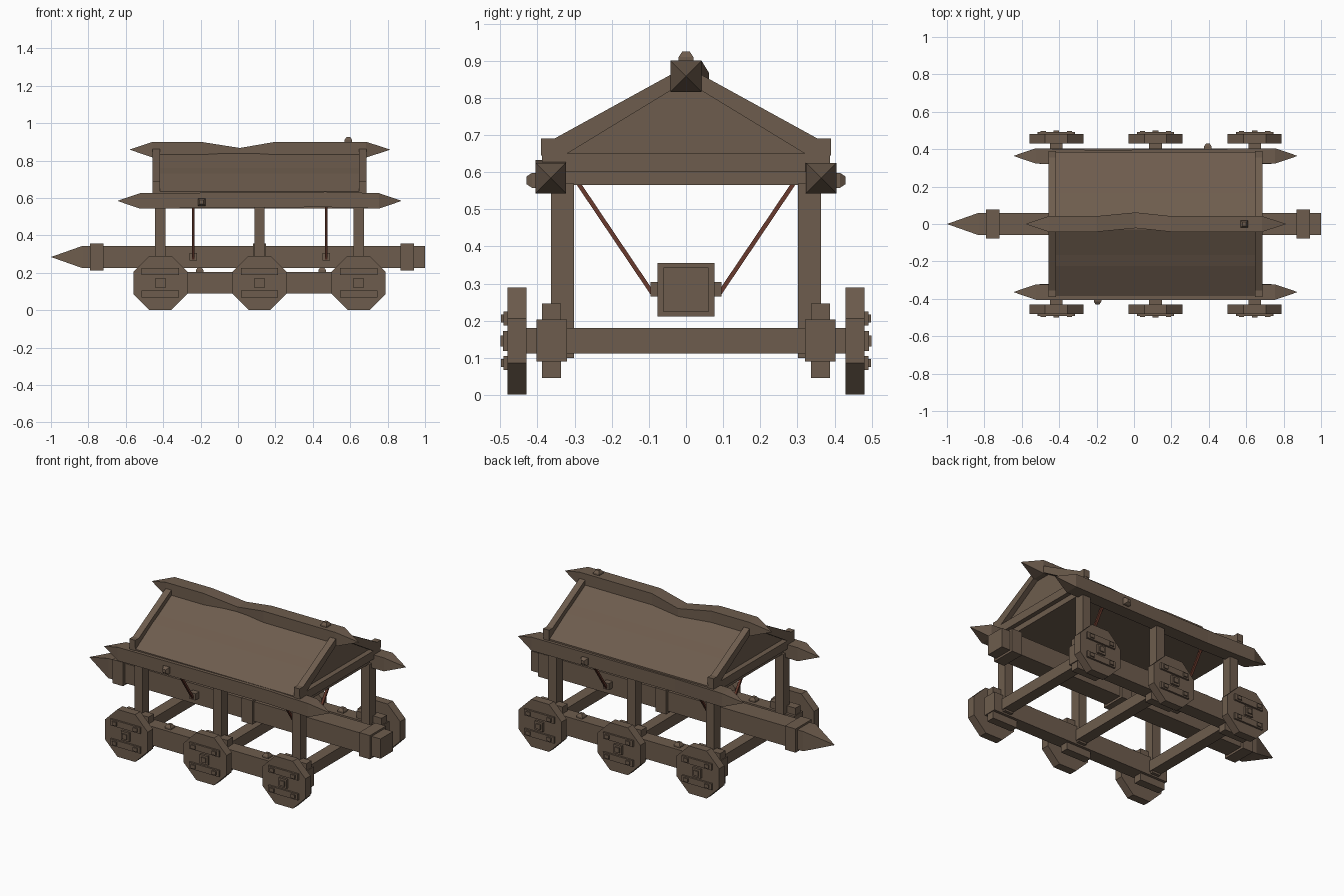
import bpy, bmesh, math
from mathutils import Vector

if "Cube" in bpy.data.objects:
    bpy.data.objects.remove(bpy.data.objects["Cube"], do_unlink=True)


def material(name, rgb):
    m = bpy.data.materials.new(name)
    m.use_nodes = True
    m.diffuse_color = (*rgb, 1)
    m.node_tree.nodes["Principled BSDF"].inputs["Base Color"].default_value = (*rgb, 1)
    return m


WOOD = material("brown wood", (0.155, 0.108, 0.075))
ROPE = material("red brown rope", (0.14, 0.042, 0.026))


def finish(name, bm, mat=WOOD):
    bmesh.ops.recalc_face_normals(bm, faces=bm.faces)
    me = bpy.data.meshes.new(name)
    bm.to_mesh(me)
    bm.free()
    me.materials.append(mat)
    ob = bpy.data.objects.new(name, me)
    bpy.context.collection.objects.link(ob)
    return ob


def skin(name, rings, mat=WOOD):
    """Joins matching rings of points; a one-point ring makes a tip."""
    bm = bmesh.new()
    loops = [[bm.verts.new(p) for p in r] for r in rings]
    for a, b in zip(loops, loops[1:]):
        n = max(len(a), len(b))
        for i in range(n):
            j = (i + 1) % n
            if len(a) == 1:
                bm.faces.new((a[0], b[i], b[j]))
            elif len(b) == 1:
                bm.faces.new((a[i], a[j], b[0]))
            else:
                bm.faces.new((a[i], a[j], b[j], b[i]))
    for end in (loops[0], loops[-1]):
        if len(end) > 2:
            bm.faces.new(end)
    return finish(name, bm, mat)


def box(name, x, y, z):
    ring = [(x[0], y[0]), (x[1], y[0]), (x[1], y[1]), (x[0], y[1])]
    return skin(name, [[(*p, h) for p in ring] for h in z])


def prism_x(name, outline, x0, x1):
    return skin(name, [[(x, y, z) for y, z in outline] for x in (x0, x1)])


def beam(name, y, z, half, sections):
    """Square beam along x; sections are (x, scale, y shift, z shift)."""
    rings = []
    for x, s, dy, dz in sections:
        corners = [(-1, -1), (1, -1), (1, 1), (-1, 1)] if s else [(0, 0)]
        rings.append([(x, y + dy + a * half * s, z + dz + b * half * s) for a, b in corners])
    return skin(name, rings)


def peg(name, base, direction, size=0.02, length=0.025):
    """Square stud tapering away from its base."""
    d = Vector(direction)
    u = Vector((1, 0, 0))
    v = d.cross(u)
    rings = []
    for t, s in ((-0.01, 1), (length * 0.4, 1), (length, 0.5)):
        c = Vector(base) + d * t
        rings.append([c + (u * a + v * b) * size * s
                      for a, b in ((-1, -1), (1, -1), (1, 1), (-1, 1))])
    return skin(name, rings)


def span(c, h):
    return (c - h, c + h)


def side_span(s, a, b):
    return sorted((s * a, s * b))


STATIONS = (-0.415, 0.115, 0.645)
AXLE_Z = 0.146

# Ram with point and collars
beam("ram", 0, 0.284, 0.06, [(-1, 0, 0, 0), (-0.83, 1, 0, 0), (1, 1, 0, 0)])
for x in (-0.755, 0.115, 0.905):
    box("ram_collar", span(x, 0.036), span(0, 0.077), span(0.283, 0.072))

# Axles, posts and wheels
for x in STATIONS:
    box("axle", span(x, 0.034), span(0, 0.44), span(AXLE_Z, 0.034))
    for s in (-1, 1):
        box("post", span(x, 0.028), side_span(s, 0.302, 0.363), (0.1, 0.57))
        box("axle_block", span(x, 0.085), side_span(s, 0.336, 0.387), span(AXLE_Z, 0.1))
        radius = 0.144 / math.cos(math.pi / 8)
        angles = [(i + 0.5) * math.pi / 4 for i in range(8)]
        skin("wheel", [[(x + radius * math.cos(a), s * y, AXLE_Z + radius * math.sin(a))
                        for a in angles] for y in (0.43, 0.48)])
        for dz in (-0.06, 0.06):
            box("wheel_strap", span(x, 0.1), side_span(s, 0.475, 0.491), span(AXLE_Z + dz, 0.019))
            for dx in (-0.07, 0.07):
                box("strap_bolt", span(x + dx, 0.014), side_span(s, 0.485, 0.498),
                    span(AXLE_Z + dz, 0.011))
        box("hub", span(x, 0.027), side_span(s, 0.475, 0.493), span(AXLE_Z, 0.027))
        box("hub_pin", span(x, 0.015), side_span(s, 0.49, 0.5), span(AXLE_Z, 0.015))

# Lower rails, ram anchors and ropes
for s in (-1, 1):
    box("lower_rail", (-0.505, 0.735), side_span(s, 0.32, 0.403), (0.09, 0.204))
    for x in (-0.205, 0.45):
        peg("rail_peg", (x, s * 0.361, 0.204), (0, 0, 1))
    for x in (-0.24, 0.472):
        box("rope_anchor", span(x, 0.02), side_span(s, 0.05, 0.095), span(0.285, 0.02))
        w = 0.007
        skin("rope", [[(x - w, s * (y - w), z), (x + w, s * (y - w), z),
                       (x + w, s * (y + w), z), (x - w, s * (y + w), z)]
                      for y, z in ((0.088, 0.27), (0.29, 0.57))], ROPE)

# Pointed eave beams and ridge beam
for s, bend in ((-1, (0.47, 1, 0, 0.008)), (1, (-0.2, 1, -0.01, 0))):
    beam("eave_beam", s * 0.364, 0.584, 0.041,
         [(-0.645, 0, 0, 0), (-0.525, 1, 0, 0), bend, (0.755, 1, 0, 0), (0.875, 0, 0, 0)])
beam("ridge_beam", 0, 0.858, 0.042,
     [(-0.58, 0, 0, 0), (-0.455, 1, 0, 0), (-0.2, 1, 0, 0), (0.01, 1, 0.02, -0.033),
      (0.2, 1, 0, 0), (0.685, 1, 0, 0), (0.815, 0, 0, 0)])
peg("eave_peg", (-0.195, -0.405, 0.578), (0, -1, 0))
peg("eave_peg", (0.395, 0.405, 0.578), (0, 1, 0))
peg("ridge_peg", (0.59, 0, 0.9), (0, 0, 1))

# Roof body with a flatter middle board, and its floor
half = [(0.385, 0.6), (0.385, 0.634), (0.225, 0.731), (0.166, 0.76), (0.03, 0.838)]
prism_x("roof", half + [(-y, z) for y, z in reversed(half)], -0.425, 0.655)
box("roof_floor", (-0.43, 0.66), span(0, 0.34), (0.565, 0.601))

# Gable frames
rafter = [(0, 0.885), (0.355, 0.69), (0.39, 0.69), (0.39, 0.645), (0.32, 0.65), (0, 0.845)]
for x0, x1 in ((-0.457, -0.418), (0.648, 0.687)):
    for s in (-1, 1):
        prism_x("rafter", [(s * y, z) for y, z in rafter], x0, x1)
    box("tie_beam", (x0, x1), span(0, 0.388), (0.6, 0.65))
